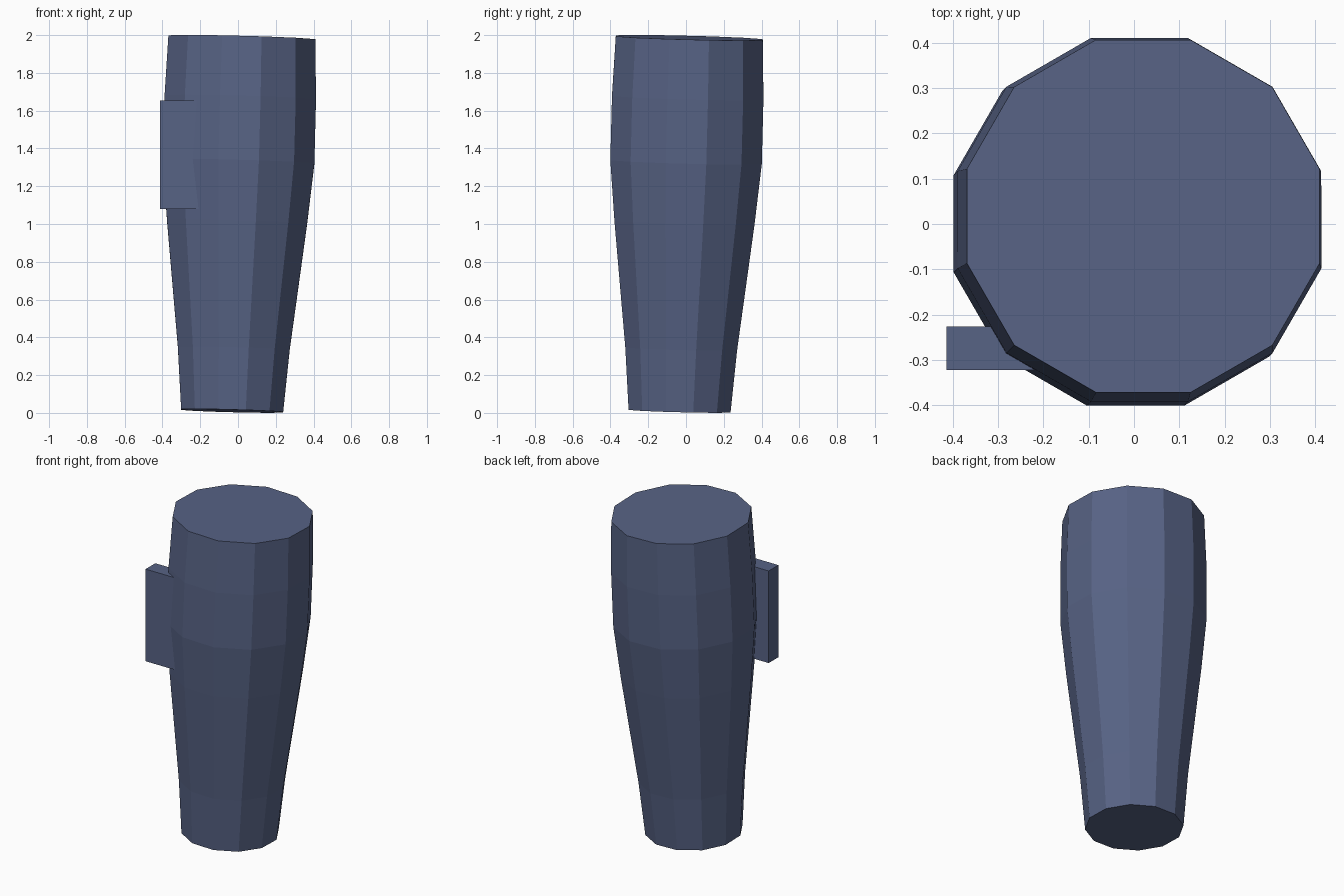
import bpy, bmesh, math
from mathutils import Matrix, Vector

if "Cube" in bpy.data.objects:
    bpy.data.objects.remove(bpy.data.objects["Cube"])

blue = bpy.data.materials.new("slate blue")
blue.diffuse_color = (0.096, 0.125, 0.235, 1)
blue.use_nodes = True
blue.node_tree.nodes["Principled BSDF"].inputs["Base Color"].default_value = blue.diffuse_color


def add_object(name, bm):
    bmesh.ops.recalc_face_normals(bm, faces=bm.faces)
    mesh = bpy.data.meshes.new(name)
    bm.to_mesh(mesh)
    bm.free()
    mesh.materials.append(blue)
    obj = bpy.data.objects.new(name, mesh)
    bpy.context.collection.objects.link(obj)
    return obj


# Tapered twelve-sided body: (height along axis, half width across flats)
profile = [(0, 0.27), (0.33, 0.296), (0.66, 0.333), (1.0, 0.371),
           (1.32, 0.401), (1.66, 0.401), (1.977, 0.389)]
SIDES = 12
bm = bmesh.new()
rings = []
for h, half in profile:
    r = half / math.cos(math.pi / SIDES)
    rings.append([bm.verts.new((r * math.cos(a), r * math.sin(a), h))
                  for a in (math.radians(15 + 30 * i) for i in range(SIDES))])
for low, high in zip(rings, rings[1:]):
    for i in range(SIDES):
        j = (i + 1) % SIDES
        bm.faces.new((low[i], low[j], high[j], high[i]))
bm.faces.new(rings[0][::-1])
bm.faces.new(rings[-1])

# Lean the body slightly to the right and back
axis = Vector((0.026, 0.026, 1))
lean = Vector((0, 0, 1)).rotation_difference(axis).to_matrix().to_4x4()
bmesh.ops.transform(bm, matrix=Matrix.Translation((-0.031, -0.034, 0.0105)) @ lean,
                    verts=bm.verts)
add_object("leaning_body", bm)

# Upright side tab, set into the front left of the body
lo, hi = Vector((-0.413, -0.322, 1.08)), Vector((-0.12, -0.226, 1.655))
bm = bmesh.new()
bmesh.ops.create_cube(bm, size=1, matrix=Matrix.Translation((lo + hi) / 2)
                      @ Matrix.Diagonal((*(hi - lo), 1)))
add_object("side_tab", bm)
